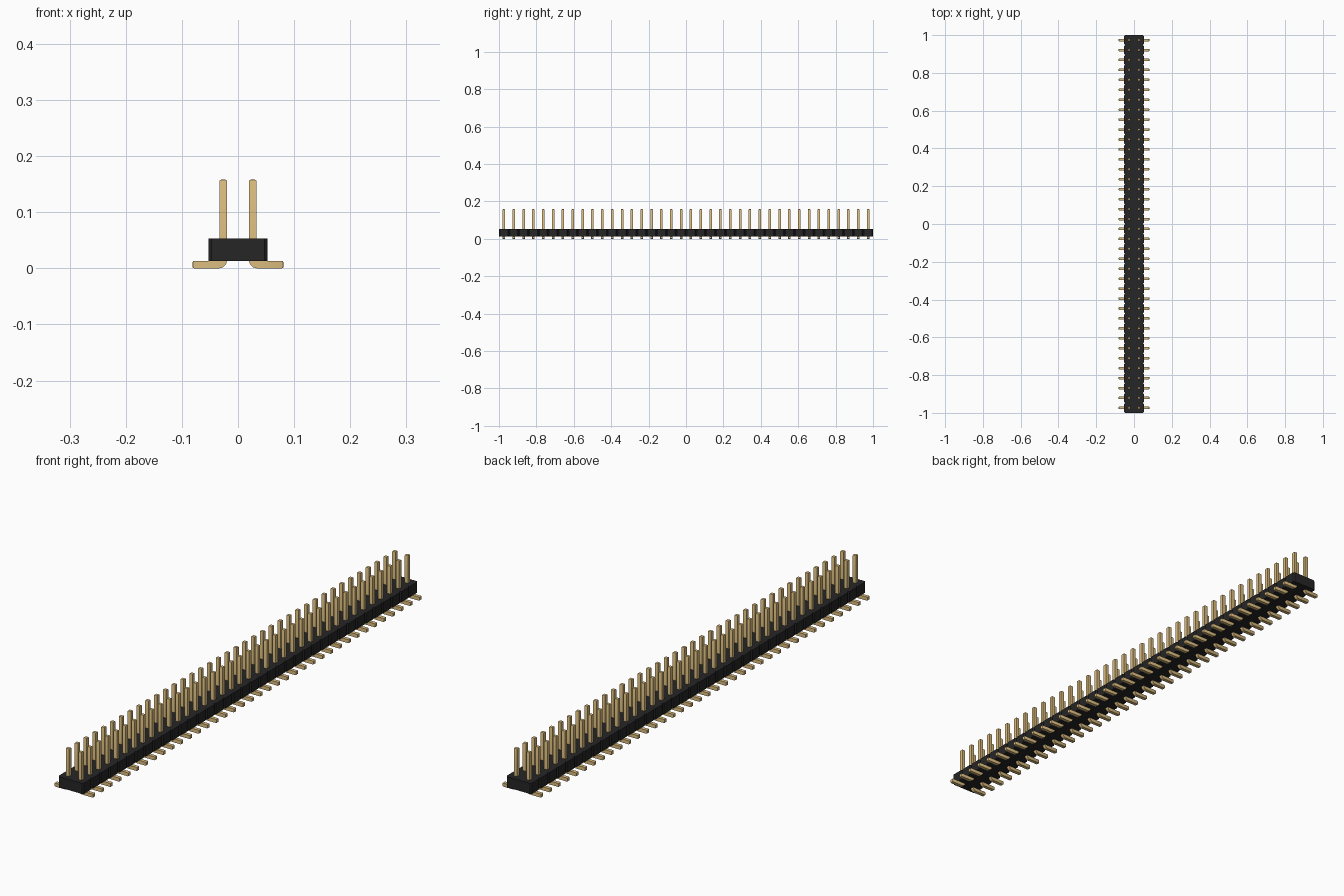
import bpy, bmesh, math

if "Cube" in bpy.data.objects:
    bpy.data.objects.remove(bpy.data.objects["Cube"], do_unlink=True)

COUNT = 38
PITCH = 2 / COUNT
HALF_W = PITCH           # half width of the housing
CHAMFER = PITCH / 10
BASE, TOP = 0.013, 0.053
PIN = 0.0134             # pin thickness
TIP = 0.158
REACH = 0.081


def material(name, rgb):
    m = bpy.data.materials.new(name)
    m.use_nodes = True
    m.diffuse_color = (*rgb, 1)
    m.node_tree.nodes["Principled BSDF"].inputs["Base Color"].default_value = (*rgb, 1)
    return m


def prism(name, points, direction, mat, edge_rule=None):
    """Extrude a closed outline; optionally bevel the edges chosen by a rule."""
    bm = bmesh.new()
    face = bm.faces.new([bm.verts.new(p) for p in points])
    new = bmesh.ops.extrude_face_region(bm, geom=[face])["geom"]
    bmesh.ops.translate(bm, vec=direction, verts=[v for v in new if isinstance(v, bmesh.types.BMVert)])
    bmesh.ops.recalc_face_normals(bm, faces=bm.faces)
    if edge_rule:
        edges = [e for e in bm.edges if edge_rule(e)]
        bmesh.ops.bevel(bm, geom=edges, offset=PIN / 5, segments=2, profile=0.5, affect='EDGES')
    mesh = bpy.data.meshes.new(name)
    bm.to_mesh(mesh)
    bm.free()
    mesh.materials.append(mat)
    obj = bpy.data.objects.new(name, mesh)
    bpy.context.collection.objects.link(obj)
    return obj


black = material("black plastic", (0.019, 0.019, 0.019))
gold = material("pale gold", (0.708, 0.504, 0.21))

# Housing: one long bar with a notch between neighbouring cells
side = []
for i in range(COUNT):
    y0, y1 = -1 + i * PITCH, -1 + (i + 1) * PITCH
    if i == 0:
        side.append((HALF_W - CHAMFER, y0))
    side += [(HALF_W, y0 + CHAMFER), (HALF_W, y1 - CHAMFER), (HALF_W - CHAMFER, y1)]
outline = side + [(-x, y) for x, y in reversed(side)]
prism("housing", [(x, y, BASE) for x, y in outline], (0, 0, TOP - BASE), black)

# Pin: upright post, rounded bend and outward foot in one profile
inner, outer = PITCH / 2 - PIN / 2, PITCH / 2 + PIN / 2
radius = PIN * 1.1
profile = [(outer, TIP), (inner, TIP)]
for k in range(7):
    a = math.pi + k / 6 * math.pi / 2
    profile.append((inner + radius + radius * math.cos(a), radius + radius * math.sin(a)))
profile += [(REACH, 0), (REACH, PIN), (outer, PIN)]
y_first = -1 + PITCH / 2 - PIN / 2


def at_tip(edge):
    return (all(abs(v.co.z - TIP) < 1e-5 for v in edge.verts)
            or all(abs(v.co.x - REACH) < 1e-5 for v in edge.verts))


pins = prism("pins", [(x, y_first, z) for x, z in profile], (0, PIN, 0), gold, at_tip)
mirror = pins.modifiers.new("both rows", 'MIRROR')
mirror.use_axis = (True, False, False)
array = pins.modifiers.new("along the bar", 'ARRAY')
array.count = COUNT
array.use_relative_offset = False
array.use_constant_offset = True
array.constant_offset_displace = (0, PITCH, 0)

# Smooth only the rounded bends and tips
bpy.ops.object.select_all(action='DESELECT')
pins.select_set(True)
bpy.context.view_layer.objects.active = pins
bpy.ops.object.shade_smooth_by_angle(angle=math.radians(30))
